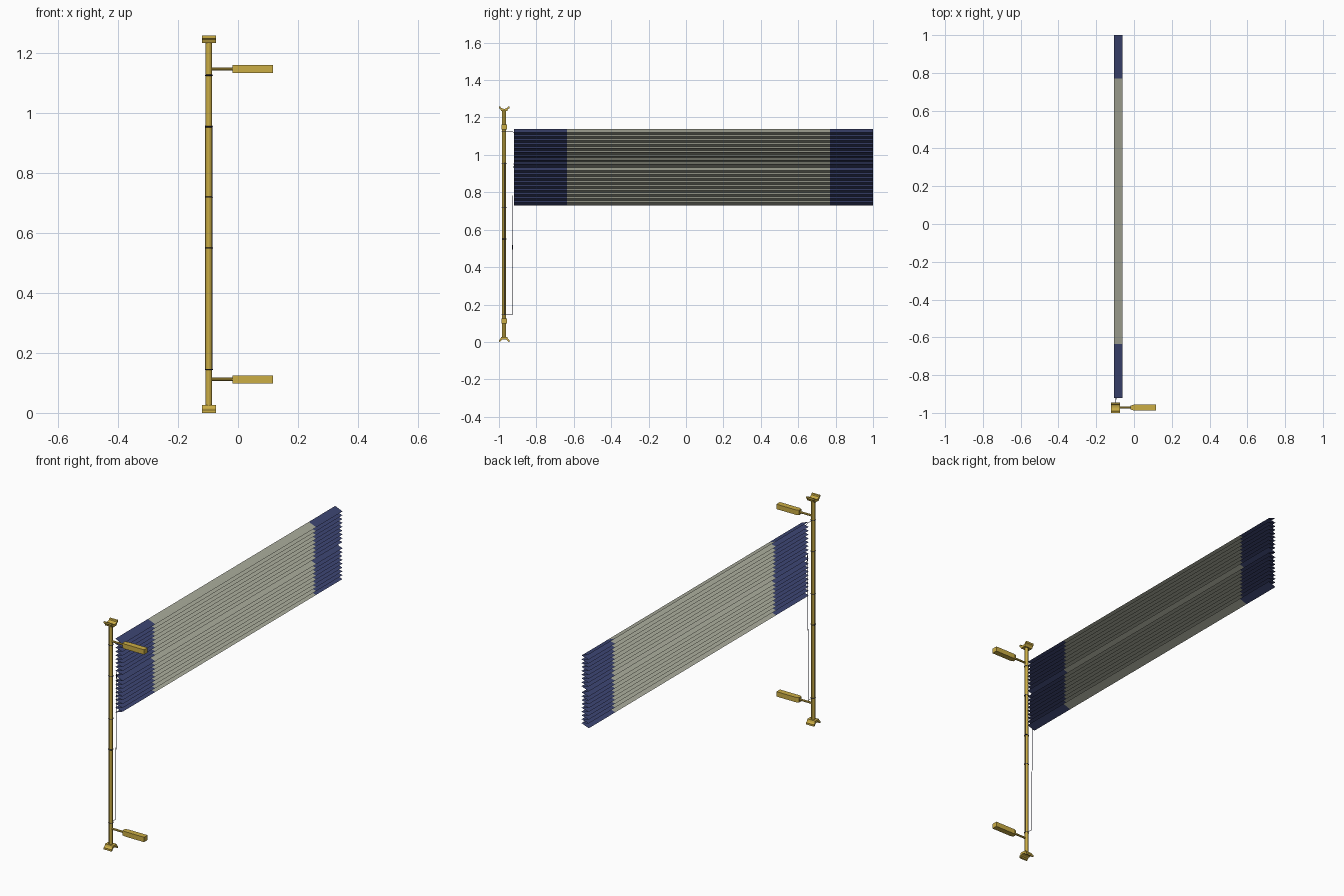
import bpy, bmesh, math
from mathutils import Vector

if "Cube" in bpy.data.objects:
    bpy.data.objects.remove(bpy.data.objects["Cube"])

PX, PY, H = -0.097, -0.972, 1.26   # pole axis and total height


def material(name, rgb):
    m = bpy.data.materials.new(name)
    m.diffuse_color = (*rgb, 1)
    m.use_nodes = True
    m.node_tree.nodes["Principled BSDF"].inputs["Base Color"].default_value = m.diffuse_color
    return m


GOLD = material("gold", (0.60, 0.42, 0.06))
STONE = material("stone_grey", (0.40, 0.41, 0.33))
BLUE = material("navy_blue", (0.046, 0.06, 0.17))
DARK = material("dark_cord", (0.012, 0.014, 0.04))


def make(name, verts, faces, mats, fix=True):
    me = bpy.data.meshes.new(name)
    me.from_pydata(verts, [], faces)
    if fix:
        bm = bmesh.new()
        bm.from_mesh(me)
        bmesh.ops.recalc_face_normals(bm, faces=bm.faces)
        bm.to_mesh(me)
        bm.free()
    ob = bpy.data.objects.new(name, me)
    bpy.context.collection.objects.link(ob)
    for m in mats:
        me.materials.append(m)
    return ob


def loft(name, rings, mat):
    """Closed solid through equal-length rings of points."""
    n = len(rings[0])
    verts = [p for r in rings for p in r]
    faces = [(k * n + i, k * n + (i + 1) % n, (k + 1) * n + (i + 1) % n, (k + 1) * n + i)
             for k in range(len(rings) - 1) for i in range(n)]
    faces += [tuple(range(n)), tuple(range(len(verts) - n, len(verts)))]
    return make(name, verts, faces, [mat])


def rod(name, a, b, r, mat, n=12):
    bpy.ops.mesh.primitive_cylinder_add(vertices=n, radius=r, depth=(b - a).length,
                                        location=(a + b) / 2)
    ob = bpy.context.object
    ob.name = name
    ob.rotation_euler = (b - a).to_track_quat('Z', 'Y').to_euler()
    ob.data.materials.append(mat)
    bpy.ops.object.shade_smooth_by_angle()
    return ob


def cord(name, pts, r, closed=False):
    cu = bpy.data.curves.new(name, 'CURVE')
    cu.dimensions = '3D'
    cu.bevel_depth = r
    cu.bevel_resolution = 0
    sp = cu.splines.new('POLY')
    sp.points.add(len(pts) - 1)
    for p, q in zip(sp.points, pts):
        p.co = (*q, 1)
    sp.use_cyclic_u = closed
    ob = bpy.data.objects.new(name, cu)
    bpy.context.collection.objects.link(ob)
    cu.materials.append(DARK)


# pole
rod("pole", Vector((PX, PY, 0.02)), Vector((PX, PY, H - 0.02)), 0.0108, GOLD)

# saddle caps at both pole ends, hollowed outwards
saddle = [(-0.016, 0.026), (0.016, 0.026), (0.020, 0.016), (0.028, 0.010), (0.028, 0.0)]
saddle += [(0.020 * math.cos(t), 0.002 + 0.012 * math.sin(t))
           for t in [math.pi * k / 6 for k in range(7)]]
saddle += [(-0.028, 0.0), (-0.028, 0.010), (-0.020, 0.016)]
for name, top in (("bottom_cap", False), ("top_cap", True)):
    loft(name, [[(PX + s * 0.024, PY + y, H - z if top else z) for y, z in saddle]
                for s in (-1, 1)], GOLD)

# side arms: thin rod, short neck and rectangular grip
for tag, z in (("lower", 0.112), ("upper", 1.148)):
    rod(tag + "_arm_rod", Vector((PX, PY, z)), Vector((-0.01, PY, z)), 0.0055, GOLD, 10)
    sections = [(-0.018, 0.010), (-0.002, 0.0155), (0.117, 0.0155)]
    loft(tag + "_grip", [[(x, PY + a * w, z + b * 0.0135)
                          for a, b in ((-1, -1), (1, -1), (1, 1), (-1, 1))]
                         for x, w in sections], GOLD)

# pleated cloth: two stacked panels of nine folds, longer first and last faces
IN, OUT = -0.106, -0.061
z = 1.138
profile = [(IN, z)]
for panel in range(2):
    for i in range(18):
        z -= {0: 0.018, 17: 0.0165}.get(i, 0.0106)
        profile.append((OUT if i % 2 == 0 else IN, z))
cuts = [-0.92, -0.635, 0.77, 1.0]
n = len(profile)
verts = [(x, y, zz) for y in cuts for x, zz in profile]
faces = [(k * n + i, k * n + i + 1, (k + 1) * n + i + 1, (k + 1) * n + i)
         for k in range(3) for i in range(n - 1)]
cloth = make("pleated_cloth", verts, faces, [STONE, BLUE], fix=False)
for f in cloth.data.polygons:
    f.material_index = 0 if cuts[1] < f.center.y < cuts[2] else 1
cloth.data.flip_normals()
if cloth.data.polygons[0].normal.x < 0:
    cloth.data.flip_normals()

# cord loops tied round the pole
for i, zz in enumerate((1.127, 0.955, 0.72, 0.55, 0.145)):
    ring = [(PX + 0.0122 * math.cos(t), PY + 0.0122 * math.sin(t), zz)
            for t in [math.tau * k / 12 for k in range(12)]]
    cord("pole_loop_%d" % (i + 1), ring, 0.0018, True)

# ties to the cloth and the hanging halyard
EY = -0.930
cord("top_tie", [(PX, PY + 0.011, 1.127), (PX, EY, 1.127), (PX + 0.008, -0.918, 1.115)], 0.0016)
cord("halyard", [(PX, PY + 0.011, 0.145), (PX, EY, 0.145), (PX, EY, 0.40),
                 (PX, EY + 0.004, 0.58), (PX, EY + 0.005, 0.96), (PX, -0.915, 0.90)], 0.0016)
for s in (-1, 1):
    cord("pole_line_%s" % ("left" if s < 0 else "right"),
         [(PX + s * 0.0115, PY + 0.003, 0.145), (PX + s * 0.0115, PY + 0.003, 0.96)], 0.001)
